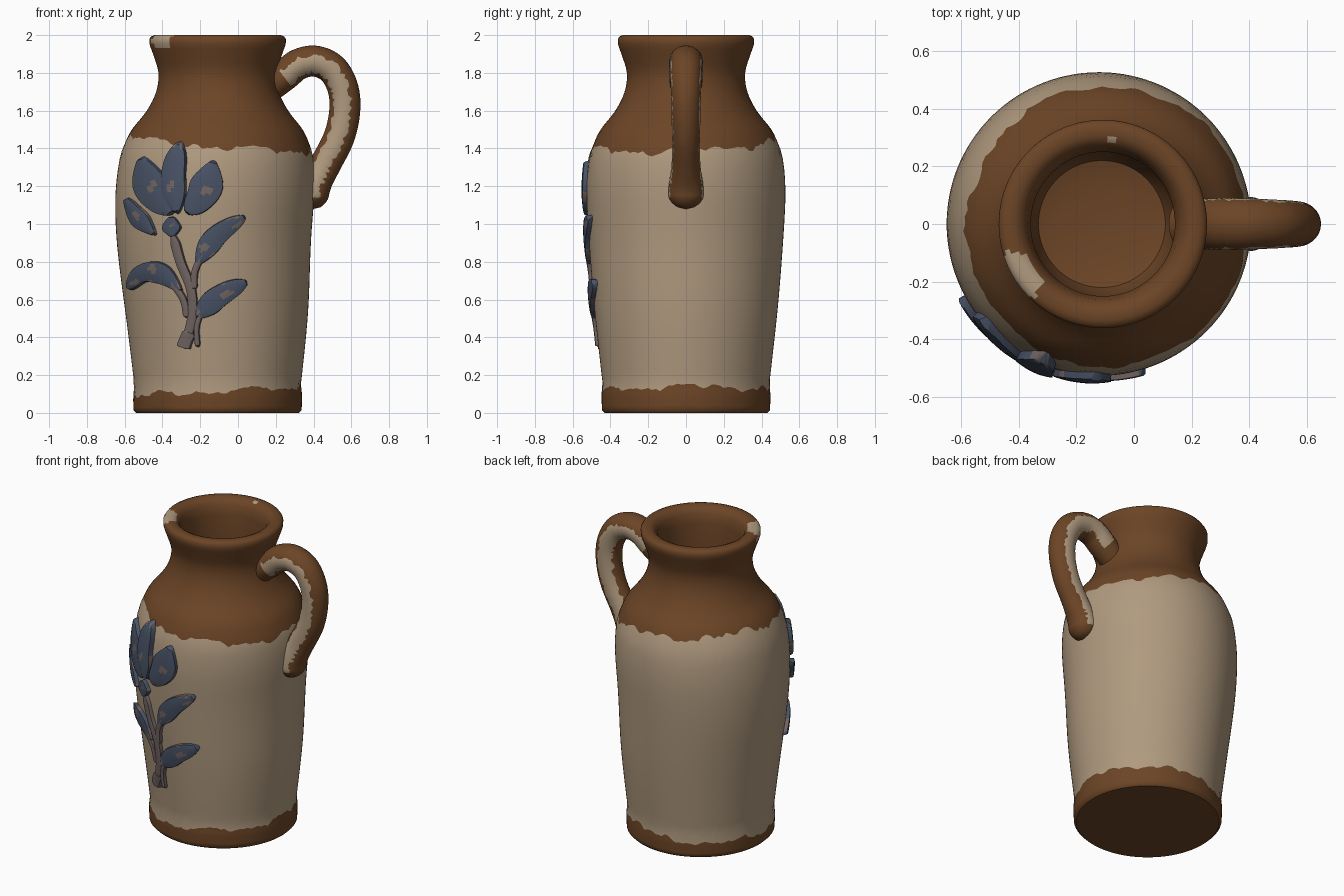
import bpy, bmesh, math, random
from mathutils import Vector

random.seed(4)
if "Cube" in bpy.data.objects:
    bpy.data.objects.remove(bpy.data.objects["Cube"], do_unlink=True)


def material(name, srgb):
    col = [(c / 255 / 12.92 if c < 11 else ((c / 255 + 0.055) / 1.055) ** 2.4) for c in srgb] + [1]
    m = bpy.data.materials.new(name)
    m.use_nodes = True
    m.diffuse_color = col
    b = m.node_tree.nodes["Principled BSDF"]
    b.inputs["Base Color"].default_value = col
    b.inputs["Roughness"].default_value = 0.8
    return m


MATS = [material("brown glaze", (108, 69, 38)), material("beige clay", (176, 154, 127)),
        material("slate blue paint", (72, 82, 101)), material("worn grey paint", (114, 102, 99))]
BROWN, BEIGE, BLUE, WORN = range(4)


def spline(pts, per=8):
    """Catmull-Rom samples through points of any dimension."""
    p = [Vector(q) for q in pts]
    p = [p[0] * 2 - p[1]] + p + [p[-1] * 2 - p[-2]]
    out = []
    for i in range(1, len(p) - 2):
        a, b, c, d = p[i - 1:i + 3]
        for k in range(per):
            t = k / per
            out.append(0.5 * (2 * b + (c - a) * t + (2 * a - 5 * b + 4 * c - d) * t * t
                              + (3 * b - a - 3 * c + d) * t ** 3))
    return out + [p[-2]]


def loft(name, rows, paint, closed=True, caps=True):
    """Skin rows of points; paint(row, column) gives the material of each face."""
    bm = bmesh.new()
    vs = [[bm.verts.new(p) for p in row] for row in rows]
    n = len(rows[0])
    for i in range(len(vs) - 1):
        for j in range(n if closed else n - 1):
            k = (j + 1) % n
            f = bm.faces.new((vs[i][j], vs[i][k], vs[i + 1][k], vs[i + 1][j]))
            f.material_index = paint(i, j)
    if caps:
        bm.faces.new(vs[0][::-1])
        bm.faces.new(vs[-1])
    bmesh.ops.recalc_face_normals(bm, faces=bm.faces)
    me = bpy.data.meshes.new(name)
    bm.to_mesh(me)
    bm.free()
    for m in MATS:
        me.materials.append(m)
    ob = bpy.data.objects.new(name, me)
    bpy.context.collection.objects.link(ob)
    bpy.ops.object.select_all(action="DESELECT")
    ob.select_set(True)
    bpy.context.view_layer.objects.active = ob
    bpy.ops.object.shade_smooth_by_angle(angle=math.radians(45))
    return ob


# Outer silhouette of the jug as (height, radius)
PROFILE = spline([(0.015, .445), (.1, .447), (.15, .441), (.22, .449), (.6, .49), (1, .52), (1.2, .526),
                  (1.35, .512), (1.42, .49), (1.5, .452), (1.6, .374), (1.7, .325), (1.8, .313),
                  (1.9, .342), (1.95, .36), (1.98, .361)])


def radius(z):
    for a, b in zip(PROFILE, PROFILE[1:]):
        if z <= b.x:
            return a.y + (b.y - a.y) * (z - a.x) / (b.x - a.x)
    return PROFILE[-1].y


def centre(z):
    return -0.108 - 0.02 * math.exp(-((z - 0.95) / 0.35) ** 2)


# Body with ragged glaze edges
SEG = 120
LOW, MID, TOP = 5, 24, 22


def ragged(a, amount):
    s = math.sin(5 * a + 1) + 0.7 * math.sin(11 * a + 2) + 0.5 * math.sin(23 * a)
    return amount * (s + random.uniform(-0.7, 0.7))


angles = [math.tau * j / SEG for j in range(SEG)]
low_edge = [0.115 + 0.025 * math.cos(a) + ragged(a, 0.011) for a in angles]
high_edge = [1.43 - 0.045 * math.cos(a + 0.5) + ragged(a, 0.012) for a in angles]


def ring(heights, radii):
    return [(centre(z) + r * math.cos(a), r * math.sin(a), z) for a, z, r in zip(angles, heights, radii)]


def flat_ring(z, r):
    return ring([z] * SEG, [r] * SEG)


def band(start, end, steps):
    for k in range(steps):
        zs = [s + (e - s) * k / steps for s, e in zip(start, end)]
        yield ring(zs, [radius(z) for z in zs])


rows = [flat_ring(0, 0.43)]
rows += band([0.015] * SEG, low_edge, LOW)
rows += band(low_edge, high_edge, MID)
rows += band(high_edge, [1.98] * SEG, TOP)
LIP = [(1.98, .361), (1.993, .352), (2, .335), (2, .305), (1.99, .283), (1.96, .262), (1.9, .25),
       (1.7, .25), (1.5, .25), (1.42, .22), (1.4, .15)]
rows += [flat_ring(z, r) for z, r in LIP]
LIP_ROW = 1 + LOW + MID + TOP
chip_start = [random.uniform(190, 199) for _ in rows]
chip_end = [random.uniform(222, 236) for _ in rows]


def body_paint(i, j):
    deg = 360 * j / SEG
    if LOW < i <= LOW + MID:
        return BEIGE
    if LIP_ROW - 2 <= i < LIP_ROW + 4 and chip_start[i] < deg < chip_end[i]:
        return BEIGE
    if i == LIP_ROW + 3 and 78 < deg < 86:
        return BEIGE
    return BROWN


loft("jug_body", rows, body_paint)

# Handle with a worn stripe on both sides: path as (x, z, half width)
path = spline([(.17, 1.73, .085), (.25, 1.79, .088), (.32, 1.845, .09), (.41, 1.862, .088), (.5, 1.82, .084),
               (.555, 1.72, .08), (.565, 1.6, .077), (.535, 1.46, .075), (.465, 1.32, .076),
               (.42, 1.23, .088), (.4, 1.16, .094), (.395, 1.08, .09)], 8)
ARCS = 7
rows = []
for i, p in enumerate(path):
    d = path[min(i + 1, len(path) - 1)] - path[max(i - 1, 0)]
    out = Vector((-d.y, d.x)).normalized()
    left = len(path) - 1 - i
    size = math.sqrt(max(0.003, 1 - (1 - left / 8) ** 2)) if left < 8 else 1
    row = []
    for side in (1, -1):
        marks = [0, 68 + random.uniform(-9, 9), 138 + random.uniform(-9, 9), 180]
        half = [marks[k] + (marks[k + 1] - marks[k]) * t / ARCS for k in range(3) for t in range(ARCS)]
        half = half if side == 1 else [-(h) for h in half[1:] + [180]][::-1]
        for deg in half:
            f = math.radians(deg)
            r = 0.082 * size * math.cos(f)
            row.append((p.x + out.x * r, -p.z * size * math.sin(f), p.y + out.y * r))
    rows.append(row)


def handle_paint(i, j):
    k = min(j, 6 * ARCS - 1 - j)
    worn = ARCS <= k < 2 * ARCS and 6 < i < len(path) - 7
    return BEIGE if worn else BROWN


loft("handle", rows, handle_paint)


# Raised flower that hugs the front of the body
def on_body(x, z, h):
    r = radius(z)
    a = math.asin(max(-1, min(1, (x - centre(z)) / r)))
    return (centre(z) + (r + h) * math.sin(a), -(r + h) * math.cos(a), z)


def relief(name, pts, width, height=0.022, stem=False, wear=0.0):
    line = spline(pts, 10)
    across = [-1, -.94, -.75, -.45, -.15, .15, .45, .75, .94, 1]
    last = len(line) - 1
    rows = []
    for i, p in enumerate(line):
        u = i / last
        d = (line[min(i + 1, last)] - line[max(i - 1, 0)]).normalized()
        shape = min(1, 8 * min(u, 1 - u) + 0.3) if stem else max(0.04, math.sin(math.pi * u) ** 0.7)
        w = width * shape * (1 if stem else 1 + 0.08 * math.sin(9 * u + width * 90))
        row = []
        for v in across:
            h = -0.01 if abs(v) == 1 or i in (0, last) else height + 0.006 * (1 - v * v)
            row.append(on_body(p.x - d.y * w * v, p.y + d.x * w * v, h))
        rows.append(row)
    phase = random.uniform(0, 6)

    def paint(i, j):
        if stem:
            return WORN
        edge = j in (0, 8)
        patch = math.sin(i * 0.55 + phase) + 0.5 * math.sin(j * 1.3 + i * 0.3)
        return WORN if patch > (0.75 if edge else 1.25) - wear else BLUE

    loft(name, rows, paint, closed=False, caps=False)


relief("petal_right_side", [(-.34, 1.05), (-.44, 1.17), (-.505, 1.36)], .088)
relief("petal_left_side", [(-.27, 1.05), (-.18, 1.17), (-.125, 1.34)], .088)
relief("petal_middle", [(-.315, 1.05), (-.335, 1.25), (-.3, 1.44)], .066, .03)
relief("flower_bulb", [(-.34, .93), (-.345, .985), (-.345, 1.04)], .045, .026)
relief("main_stem", [(-.34, .95), (-.3, .8), (-.245, .65), (-.24, .5), (-.28, .35)], .024, stem=True)
relief("stem_foot", [(-.25, .43), (-.27, .385), (-.285, .34)], .034, .026, stem=True)
relief("leaf_small", [(-.43, .94), (-.515, 1.03), (-.585, 1.14)], .044, wear=.3)
relief("leaf_upper", [(-.22, .78), (-.12, .93), (.04, 1.045)], .06, wear=.2)
relief("leaf_lower", [(-.22, .5), (-.11, .61), (.05, .7)], .064, wear=.2)
relief("leaf_bent", [(-.29, .64), (-.4, .735), (-.5, .735), (-.57, .65)], .058, wear=.3)
relief("stalk_upper", [(-.23, .65), (-.225, .75), (-.18, .85)], .017, stem=True)
relief("stalk_lower", [(-.21, .345), (-.215, .45), (-.19, .54)], .013, stem=True)
relief("stalk_bent", [(-.265, .5), (-.285, .6), (-.35, .7)], .017, stem=True)
